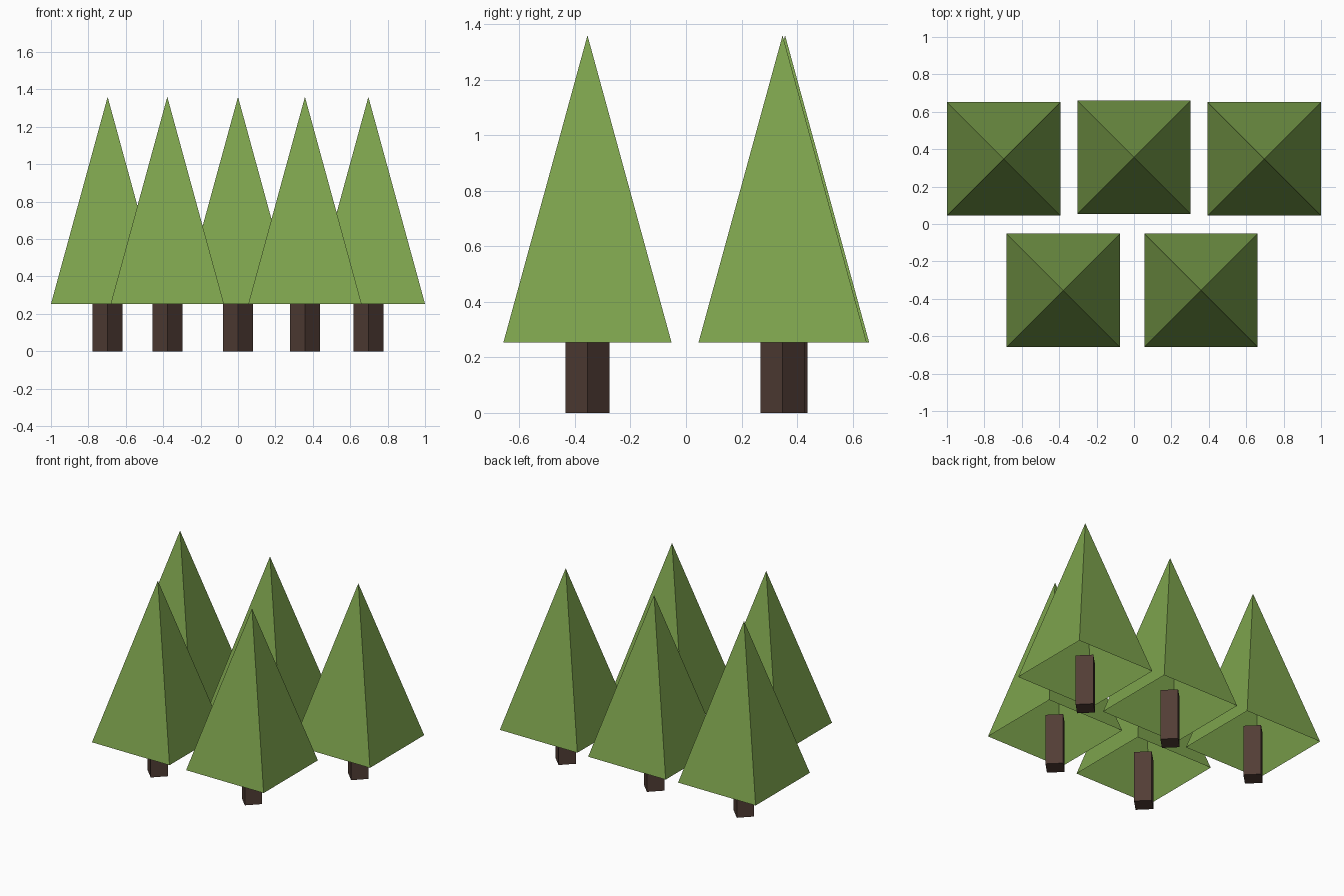
import bpy, math

if "Cube" in bpy.data.objects:
    bpy.data.objects.remove(bpy.data.objects["Cube"])

def material(name, rgb):
    m = bpy.data.materials.new(name)
    m.diffuse_color = (*rgb, 1)
    m.use_nodes = True
    m.node_tree.nodes["Principled BSDF"].inputs["Base Color"].default_value = m.diffuse_color
    return m

GREEN = material("leaf green", (0.205, 0.366, 0.074))
BROWN = material("bark brown", (0.084, 0.047, 0.036))

BASE_Z, TIP_Z, HALF = 0.253, 1.36, 0.303
TRUNK_R, TRUNK_H = 0.08, 0.36

def tree(i, x, y):
    # Four-sided trunk, turned so a corner faces the front; its top sits inside the crown
    bpy.ops.mesh.primitive_cylinder_add(vertices=4, radius=TRUNK_R, depth=TRUNK_H,
                                        location=(x, y, TRUNK_H / 2))
    trunk = bpy.context.object
    trunk.name = f"trunk_{i}"
    trunk.data.materials.append(BROWN)

    # Hollow pyramid crown, open underneath
    bpy.ops.mesh.primitive_cone_add(vertices=4, radius1=HALF * math.sqrt(2), radius2=0,
                                    depth=TIP_Z - BASE_Z, end_fill_type='NOTHING',
                                    location=(x, y, (BASE_Z + TIP_Z) / 2),
                                    rotation=(0, 0, math.pi / 4))
    crown = bpy.context.object
    crown.name = f"crown_{i}"
    crown.data.materials.append(GREEN)

# Three trees behind, two in front
spots = [(-0.697, 0.348), (0, 0.357), (0.697, 0.348), (-0.378, -0.355), (0.358, -0.355)]
for i, (x, y) in enumerate(spots, 1):
    tree(i, x, y)
